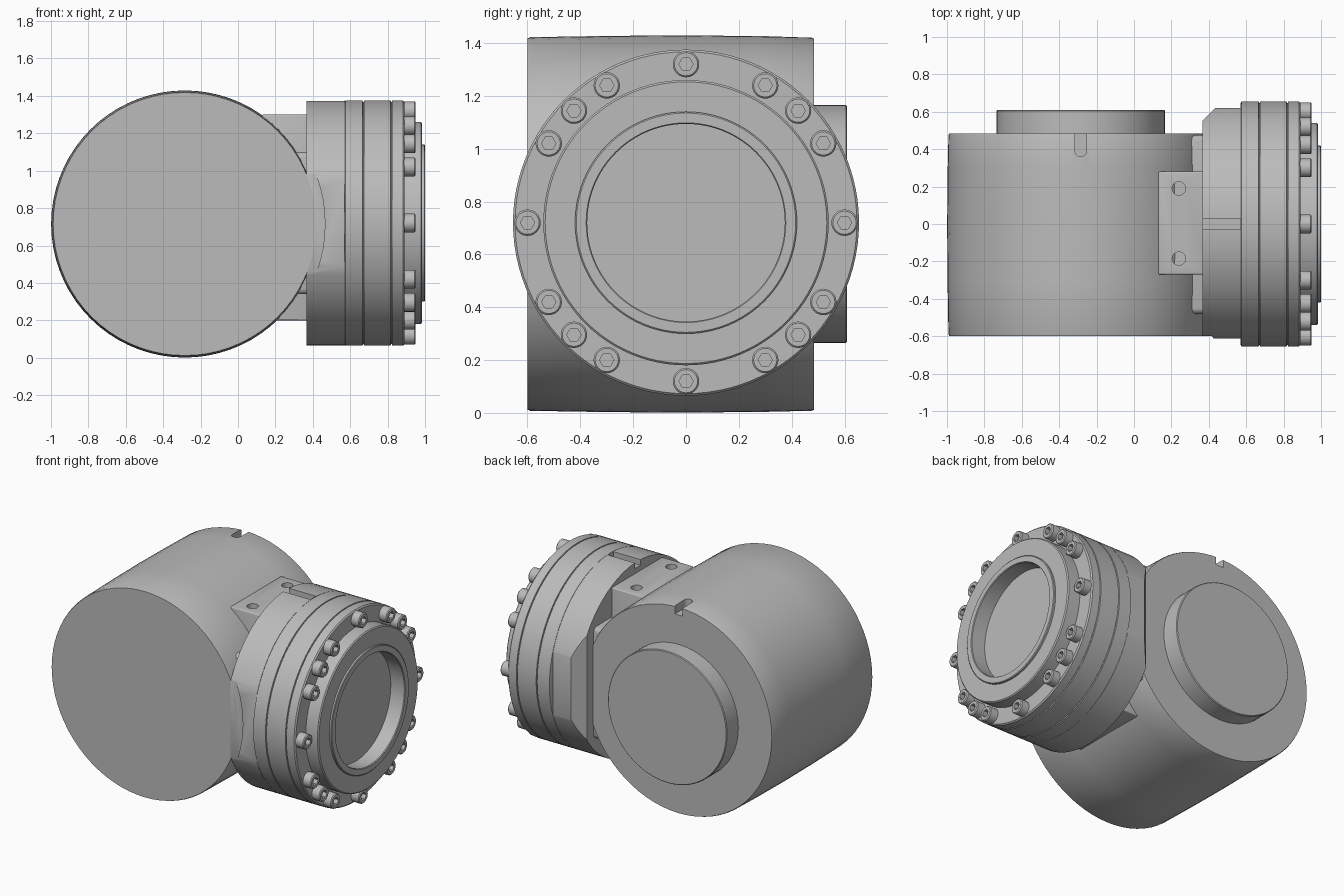
import bpy, bmesh, math
from mathutils import Vector

cube = bpy.data.objects.get("Cube")
if cube:
    bpy.data.objects.remove(cube, do_unlink=True)

grey = bpy.data.materials.new("machined grey")
grey.use_nodes = True
COLOUR = (0.5, 0.5, 0.5, 1)
grey.diffuse_color = COLOUR
grey.node_tree.nodes["Principled BSDF"].inputs["Base Color"].default_value = COLOUR

BODY = Vector((-0.285, 0, 0.715))   # axis of the large drum, along y
FLANGE = Vector((0, 0, 0.72))       # axis of the flange, along x


def finish(name, bm):
    bmesh.ops.recalc_face_normals(bm, faces=bm.faces)
    mesh = bpy.data.meshes.new(name)
    bm.to_mesh(mesh)
    bm.free()
    mesh.materials.append(grey)
    ob = bpy.data.objects.new(name, mesh)
    bpy.context.collection.objects.link(ob)
    return ob


def lathe_mesh(profile, axis, centre, segments=72):
    """Turn (position, radius) pairs about the x, y or z axis and cap both ends."""
    bm = bmesh.new()
    rings = []
    for pos, r in profile:
        ring = []
        for i in range(segments):
            t = math.tau * i / segments
            a, b = r * math.cos(t), r * math.sin(t)
            co = {"x": (pos, a, b), "y": (a, pos, b), "z": (a, b, pos)}[axis]
            ring.append(bm.verts.new(centre + Vector(co)))
        rings.append(ring)
    for low, high in zip(rings, rings[1:]):
        for i in range(segments):
            j = (i + 1) % segments
            bm.faces.new((low[i], low[j], high[j], high[i]))
    bm.faces.new(rings[0])
    bm.faces.new(rings[-1])
    return bm


def lathe(name, profile, axis, centre, segments=72):
    return finish(name, lathe_mesh(profile, axis, centre, segments))


def box(name, low, high, bevel=0):
    bm = bmesh.new()
    bmesh.ops.create_cube(bm, size=1)
    for v in bm.verts:
        v.co = [l + (c + 0.5) * (h - l) for c, l, h in zip(v.co, low, high)]
    if bevel:
        bmesh.ops.bevel(bm, geom=bm.edges[:], offset=bevel, segments=3,
                        profile=0.5, affect="EDGES")
    return finish(name, bm)


def activate(ob):
    bpy.ops.object.select_all(action="DESELECT")
    ob.select_set(True)
    bpy.context.view_layer.objects.active = ob


def cut(ob, cutter):
    mod = ob.modifiers.new("cut", "BOOLEAN")
    mod.operation, mod.solver, mod.object = "DIFFERENCE", "EXACT", cutter
    activate(ob)
    bpy.ops.object.modifier_apply(modifier=mod.name)
    bpy.data.objects.remove(cutter, do_unlink=True)


def smooth(ob):
    activate(ob)
    bpy.ops.object.shade_smooth_by_angle(angle=math.radians(30))


# Large drum, slightly crowned, with a keyway at the back of its top
drum = lathe("drum", [(-0.6, 0.703), (-0.59, 0.707), (-0.3, 0.712), (0, 0.714),
                      (0.3, 0.711), (0.475, 0.707), (0.485, 0.703)], "y", BODY)
top = BODY.z + 0.65
cut(drum, box("key_cutter", (-0.315, 0.39, top), (-0.255, 0.6, top + 0.2)))
cut(drum, lathe("key_end_cutter", [(top, 0.03), (top + 0.2, 0.03)], "z",
                Vector((BODY.x, 0.39, 0)), 24))
smooth(drum)

# Round boss on the back of the drum
smooth(lathe("rear_boss", [(0.47, 0.45), (0.605, 0.45), (0.61, 0.445)], "y", BODY))

# Neck between drum and housing: wide web, and a block with two bolt holes
smooth(box("neck_web", (0, -0.48, 0.34), (0.4, 0.475, 1.1), 0.03))
block = box("neck_block", (0.13, -0.27, 0.2), (0.4, 0.28, 1.3), 0.008)
for y in (-0.185, 0.19):
    cut(block, lathe("hole_cutter", [(1.22, 0.036), (1.4, 0.036)], "z",
                     Vector((0.24, y, 0)), 24))
smooth(block)

# Housing: round, with flat sides and one chamfered rear edge
bm = lathe_mesh([(0.365, 0.655), (0.572, 0.655)], "x", FLANGE)
for point, normal in (((0, 0.62, 0), (0, 1, 0)), ((0, -0.612, 0), (0, -1, 0)),
                      ((0.365, 0.55, 0), (-1, 1, 0))):
    bmesh.ops.bisect_plane(bm, geom=bm.verts[:] + bm.edges[:] + bm.faces[:],
                           plane_co=point, plane_no=normal, clear_outer=True)
    rim = [e for e in bm.edges if e.is_boundary]
    bmesh.ops.holes_fill(bm, edges=rim)
housing = finish("housing", bm)
# Curved relief flush with the drum front, and a slot on top
cut(housing, lathe("relief_cutter", [(-0.8, 0.75), (-0.6, 0.75)], "y", BODY))
cut(housing, box("slot_cutter", (0.3, -0.03, 1.335), (0.569, 0.03, 1.5)))
smooth(housing)

# Stacked flange rings with fine joint grooves
flange = [(0.57, 0.645), (0.574, 0.655)]
for joint in (0.67, 0.82):
    flange += [(joint - 0.004, 0.655), (joint - 0.002, 0.647),
               (joint + 0.002, 0.647), (joint + 0.004, 0.655)]
flange += [(0.882, 0.655), (0.89, 0.647)]
smooth(lathe("flange_rings", flange, "x", FLANGE, 96))

# Output hub with raised lip and round recess
smooth(lathe("output_hub", [(0.88, 0.54), (0.978, 0.54), (0.985, 0.533),
                            (0.985, 0.42), (0.996, 0.42), (1.0, 0.415),
                            (1.0, 0.378), (0.995, 0.374), (0.893, 0.374)],
             "x", FLANGE, 96))

# Socket-head bolts around the flange
head = lathe("flange_bolt", [(0.88, 0.05), (0.944, 0.05), (0.95, 0.044)],
             "x", Vector(), 24)
cut(head, lathe("hex_cutter", [(0.92, 0.027), (1.0, 0.027)], "x", Vector(), 6))
smooth(head)
bolts = [head]
for quarter in range(4):
    for step in (0, 30, 45, 60):
        bolt = head if quarter == step == 0 else head.copy()
        if bolt is not head:
            bpy.context.collection.objects.link(bolt)
        t = math.radians(90 * quarter + step)
        bolt.location = FLANGE + Vector((0, 0.6 * math.sin(t), 0.6 * math.cos(t)))
